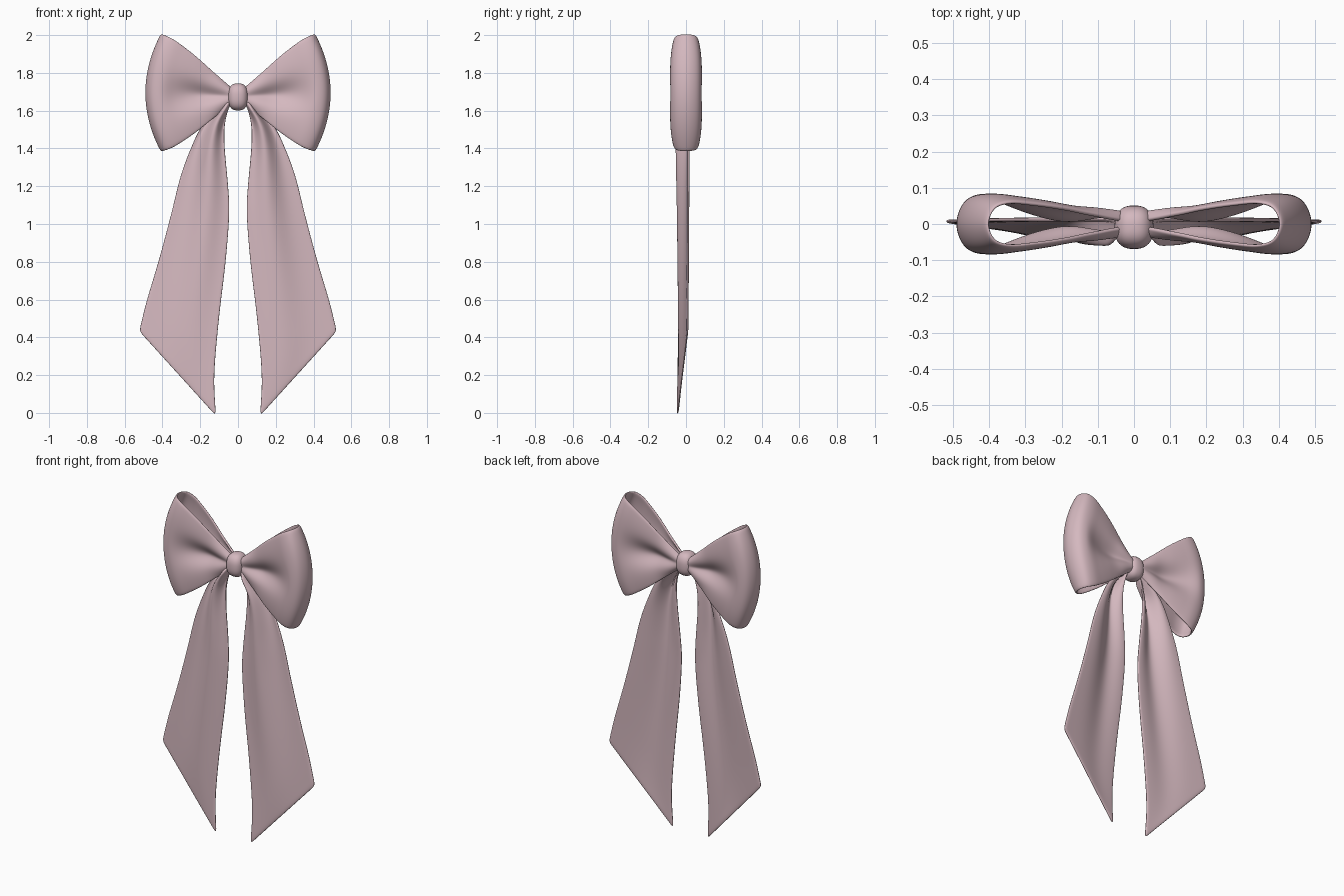
import bpy
from math import exp, sin, pi, copysign
from mathutils import Vector

if "Cube" in bpy.data.objects:
    bpy.data.objects.remove(bpy.data.objects["Cube"])

# One satin colour
pink = bpy.data.materials.new("dusty_pink")
pink.use_nodes = True
colour = (0.66, 0.48, 0.52, 1)
pink.diffuse_color = colour
shader = pink.node_tree.nodes["Principled BSDF"]
shader.inputs["Base Color"].default_value = colour
shader.inputs["Roughness"].default_value = 0.6


def spline(points, t):
    """Smooth curve through the points, t from 0 to 1."""
    pts = [Vector(p) for p in points]
    n = len(pts) - 1
    i = min(int(t * n), n - 1)
    k = t * n - i
    b, c = pts[i], pts[i + 1]
    a = pts[i - 1] if i else b * 2 - c
    d = pts[i + 2] if i + 2 <= n else c * 2 - b
    return (b * 2 + (c - a) * k + (a * 2 - b * 5 + c * 4 - d) * k * k
            + (b * 3 - a - c * 3 + d) * k ** 3) / 2


def finish(obj):
    obj.data.materials.append(pink)
    bpy.ops.object.select_all(action='DESELECT')
    obj.select_set(True)
    bpy.context.view_layer.objects.active = obj
    bpy.ops.object.shade_smooth()


def ribbon(name, surface, rows, cols, thickness):
    """Cloth sheet from a surface function of (u, v), with soft thick rims."""
    verts = [surface(r / rows, c / cols)
             for r in range(rows + 1) for c in range(cols + 1)]
    w = cols + 1
    faces = [(r * w + c, r * w + c + 1, (r + 1) * w + c + 1, (r + 1) * w + c)
             for r in range(rows) for c in range(cols)]
    mesh = bpy.data.meshes.new(name)
    mesh.from_pydata(verts, [], faces)
    obj = bpy.data.objects.new(name, mesh)
    bpy.context.collection.objects.link(obj)
    solid = obj.modifiers.new("thickness", 'SOLIDIFY')
    solid.thickness = thickness
    solid.offset = 0
    soft = obj.modifiers.new("soft_rim", 'SUBSURF')
    soft.levels = soft.render_levels = 2
    finish(obj)


# Bow loop: (reach from the knot, depth, half height), front then back
front = [(0, .03, .035), (.17, .042, .09), (.33, .048, .142), (.5, .062, .197),
         (.67, .073, .245), (.83, .079, .285), (.95, .06, .305)]
loop_path = front + [(1, 0, .31)] + [(f, -y, h) for f, y, h in reversed(front)]


def loop(side):
    def surface(u, v):
        f, y, half = spline(loop_path, u)
        f = min(max(f, 0), 1)
        v = 2 * v - 1
        reach = .373 + .082 * (1 - v * v)
        # pinched groove across the middle of the cloth
        pinch = max(sin(pi * min(f / .85, 1)), 0) ** 1.2
        crease = .04 * pinch * exp(-(v / .33) ** 2)
        depth = max(abs(y) * (1 - .25 * v ** 4) - crease, 0)
        # rims close up near the knot
        depth *= 1 - .7 * v ** 6 * max(0, 1 - f / .35)
        return (side * (.03 + reach * f), copysign(depth, -y),
                1.678 + .017 * f + half * v)
    return surface


# Tail edges as (x, z) from the knot down to the slanted end
inner = [(.02, 1.67), (.05, 1.61), (.07, 1.52), (.07, 1.4), (.052, 1.2),
         (.046, 1.05), (.065, .8), (.1, .5), (.125, .2), (.116, -.018)]
outer = [(.04, 1.69), (.1, 1.61), (.19, 1.52), (.25, 1.4), (.305, 1.25),
         (.35, 1.07), (.4, .88), (.44, .74), (.485, .59), (.524, .432)]


def tail(side):
    def surface(u, w):
        p = spline(inner, u).lerp(spline(outer, u), w)
        fall = 1 - u
        inside = -.045 + .05 * fall
        outside = .008 + .004 * sin(pi * u)
        ridge = .062 * min(1, u / .1) * fall ** .8 * exp(-((w - .38) / .24) ** 2)
        fold = .012 * fall ** 2 * sin(3 * pi * w) * min(1, u / .15)
        y = inside + (outside - inside) * w - ridge + fold
        return (side * p.x, y, p.y)
    return surface


for label, side in (("left", 1), ("right", -1)):
    ribbon(label + "_loop", loop(side), 44, 20, .013)
    ribbon(label + "_tail", tail(side), 36, 16, .012)

# Knot: a slightly squared ball
bpy.ops.mesh.primitive_uv_sphere_add(segments=40, ring_count=24, radius=1)
knot = bpy.context.object
knot.name = "knot"
for vert in knot.data.vertices:
    vert.co = [copysign(abs(c) ** .8, c) * s
               for c, s in zip(vert.co, (.054, .06, .072))]
knot.location = (0, -.009, 1.673)
finish(knot)
